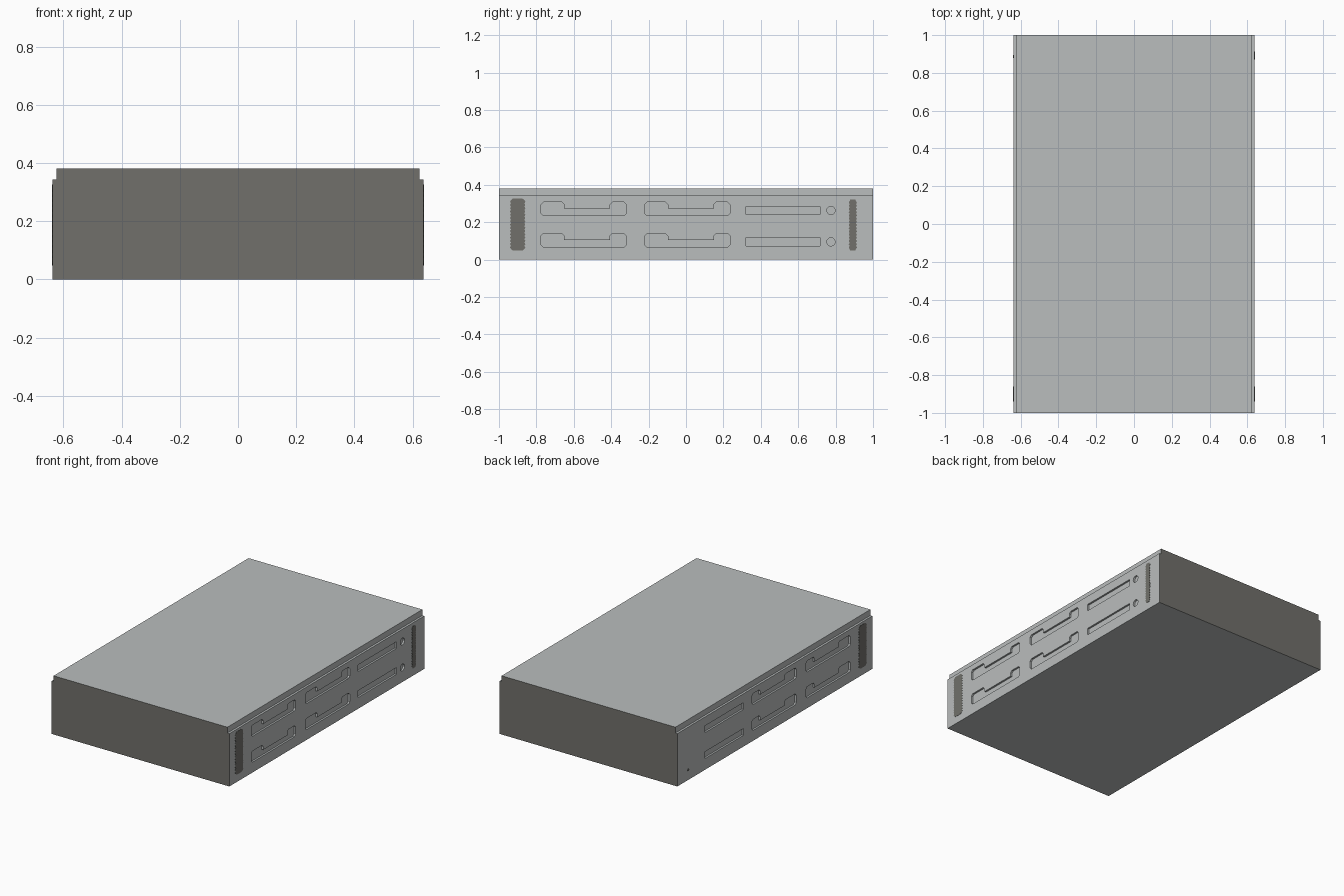
import bpy, bmesh, math
from mathutils import Vector

if "Cube" in bpy.data.objects:
    bpy.data.objects.remove(bpy.data.objects["Cube"])


def material(name, rgb):
    m = bpy.data.materials.new(name)
    m.diffuse_color = (*rgb, 1)
    m.use_nodes = True
    m.node_tree.nodes["Principled BSDF"].inputs["Base Color"].default_value = m.diffuse_color
    return m


LIGHT = material("light_grey_metal", (0.49, 0.51, 0.51))
DARK = material("dark_warm_grey", (0.165, 0.163, 0.147))


def make_object(name, bm, mats):
    bmesh.ops.recalc_face_normals(bm, faces=bm.faces)
    mesh = bpy.data.meshes.new(name)
    bm.to_mesh(mesh)
    bm.free()
    for m in mats:
        mesh.materials.append(m)
    ob = bpy.data.objects.new(name, mesh)
    bpy.context.collection.objects.link(ob)
    return ob


def box(name, half_x, z0, z1):
    """Full-depth box, light metal with dark front and back ends."""
    bm = bmesh.new()
    bmesh.ops.create_cube(bm, size=1)
    for v in bm.verts:
        v.co = Vector((v.co.x * 2 * half_x, v.co.y * 2,
                       z0 + (v.co.z + 0.5) * (z1 - z0)))
    for f in bm.faces:
        f.material_index = 1 if abs(f.normal.y) > 0.9 else 0
    return make_object(name, bm, [LIGHT, DARK])


def prism(bm, outline, x0, x1):
    """Extrude a (y, z) outline between two x positions."""
    f = bm.faces.new([bm.verts.new((x0, y, z)) for y, z in outline])
    r = bmesh.ops.extrude_face_region(bm, geom=[f])
    for v in r["geom"]:
        if isinstance(v, bmesh.types.BMVert):
            v.co.x = x1


def circle(y, z, r, n=24):
    return [(y + r * math.cos(2 * math.pi * i / n),
             z + r * math.sin(2 * math.pi * i / n)) for i in range(n)]


def rect(y0, y1, z0, z1):
    return [(y0, z0), (y1, z0), (y1, z1), (y0, z1)]


def notch(y, z):
    """Recess with two raised ends and chamfered corners."""
    c = 0.012
    pts = [(c, 0), (0.455 - c, 0), (0.455, c), (0.455, 0.072 - c),
           (0.455 - c, 0.072), (0.369 + c, 0.072), (0.369, 0.072 - c),
           (0.369, 0.038), (0.123, 0.038), (0.123, 0.072 - c),
           (0.123 - c, 0.072), (c, 0.072), (0, 0.072 - c), (0, c)]
    return [(y + a, z + b) for a, b in pts]


def scalloped(yc, half_w, z0, z1, lobes):
    """Upright strip with a fine wavy outline."""
    n = lobes * 2
    wave = [(half_w - (0.005 if i % 2 else 0), z0 + (z1 - z0) * i / n)
            for i in range(n + 1)]
    e = half_w * 0.6
    wave[0], wave[-1] = (e, z0), (e, z1)
    return ([(yc + w, z) for w, z in wave] +
            [(yc - w, z) for w, z in reversed(wave)])


# Main tray and the slightly narrower lid
tray = box("chassis_tray", 0.638, 0, 0.343)
box("lid", 0.624, 0.343, 0.381)

# Shallow recesses pressed into both side walls
bm = bmesh.new()
for side in (1, -1):
    x0, x1 = side * 0.626, side * 0.70
    for dz in (0, -0.168):
        for y in (-0.775, -0.22):
            prism(bm, notch(y, 0.235 + dz), x0, x1)
        prism(bm, rect(0.32, 0.717, 0.241 + dz, 0.285 + dz), x0, x1)
        if side == 1:
            prism(bm, circle(0.775, 0.263 + dz, 0.022), x0, x1)
cutter = make_object("side_recess_cutter", bm, [LIGHT])
cutter.hide_render = True
cutter.hide_viewport = True
cutter.display_type = 'WIRE'
mod = tray.modifiers.new("side_recesses", 'BOOLEAN')
mod.operation = 'DIFFERENCE'
mod.solver = 'EXACT'
mod.object = cutter

# Dark vent strips on the side walls
for side, label in ((1, "right"), (-1, "left")):
    bm = bmesh.new()
    prism(bm, scalloped(-0.90, 0.041, 0.048, 0.327, 16), side * 0.634, side * 0.6395)
    make_object(label + "_front_vent_strip", bm, [DARK])

bm = bmesh.new()
prism(bm, scalloped(0.892, 0.022, 0.048, 0.322, 16), 0.634, 0.6395)
make_object("right_rear_vent_strip", bm, [DARK])

# Small screw on the left rear
bm = bmesh.new()
prism(bm, circle(0.887, 0.066, 0.008, 12), -0.634, -0.6395)
make_object("left_rear_screw", bm, [DARK])
